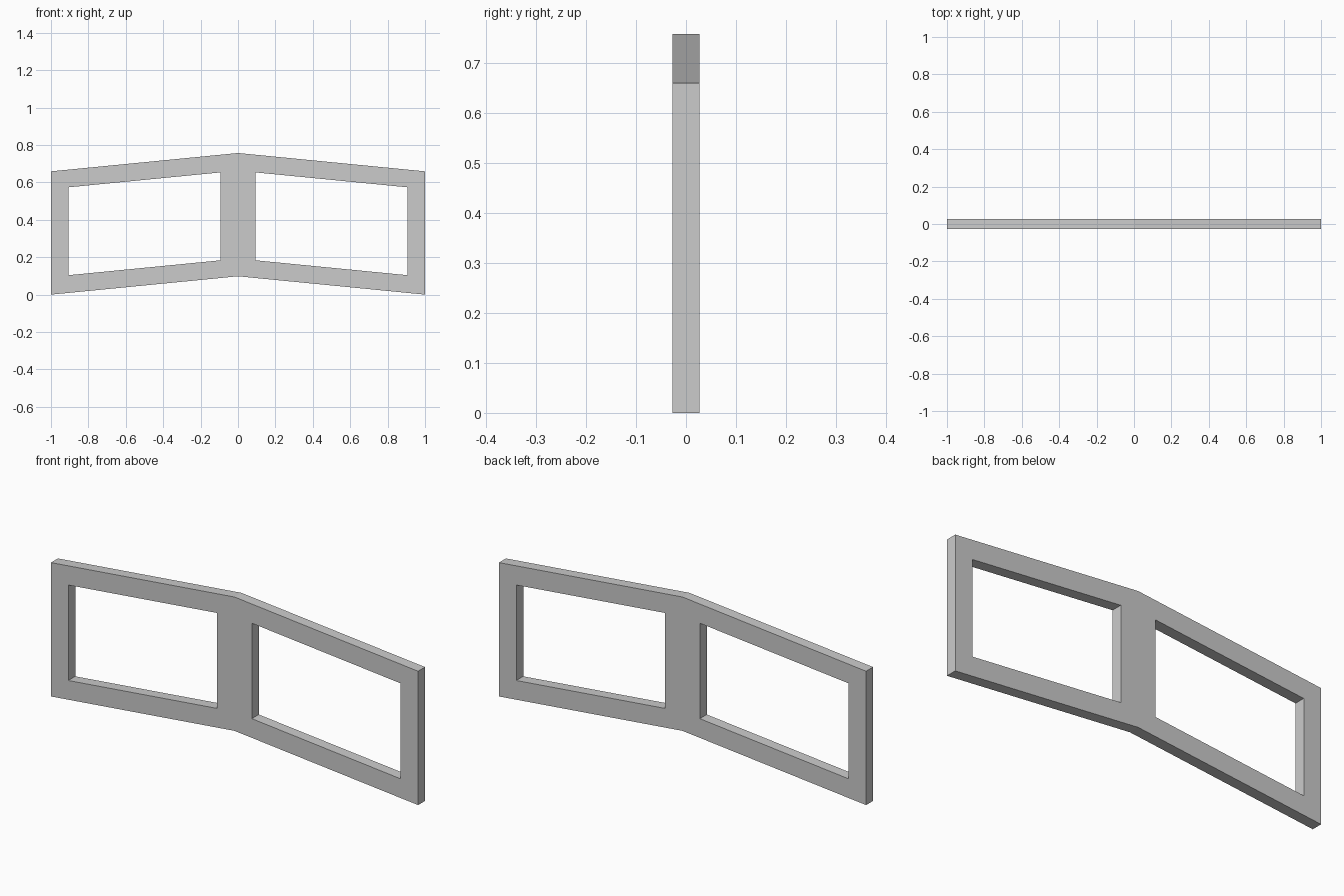
import bpy
import bmesh

if "Cube" in bpy.data.objects:
    bpy.data.objects.remove(bpy.data.objects["Cube"])

END_X = 1.0        # outer end of the frame
RISE = 0.098       # how far the middle sits above the ends
HEIGHT = 0.659     # vertical height of each panel
BORDER = 0.0945    # frame width around the openings
THICKNESS = 0.054


def bottom(x):
    """Height of the sloping lower edge at x."""
    return RISE * (1 - x / END_X)


def panel_corners(bm, x0, x1, inset):
    """Four corners of a sheared panel, inset from its top and bottom edges."""
    return [bm.verts.new((x, 0, bottom(x) + z)) for x, z in (
        (x0, inset), (x1, inset), (x1, HEIGHT - inset), (x0, HEIGHT - inset))]


# Right half of the frame: a flat ring of four quads around the opening
bm = bmesh.new()
outer = panel_corners(bm, 0, END_X, 0)
inner = panel_corners(bm, BORDER, END_X - BORDER, BORDER)
for i in range(4):
    j = (i + 1) % 4
    bm.faces.new((outer[i], outer[j], inner[j], inner[i]))

mesh = bpy.data.meshes.new("double_window_frame")
bm.to_mesh(mesh)
bm.free()
frame = bpy.data.objects.new("double_window_frame", mesh)
bpy.context.collection.objects.link(frame)

# Left half, welded along the middle post
mirror = frame.modifiers.new("mirror", 'MIRROR')
mirror.use_axis = (True, False, False)
mirror.use_clip = True

# Depth, centred on y = 0
solid = frame.modifiers.new("depth", 'SOLIDIFY')
solid.thickness = THICKNESS
solid.offset = 0
